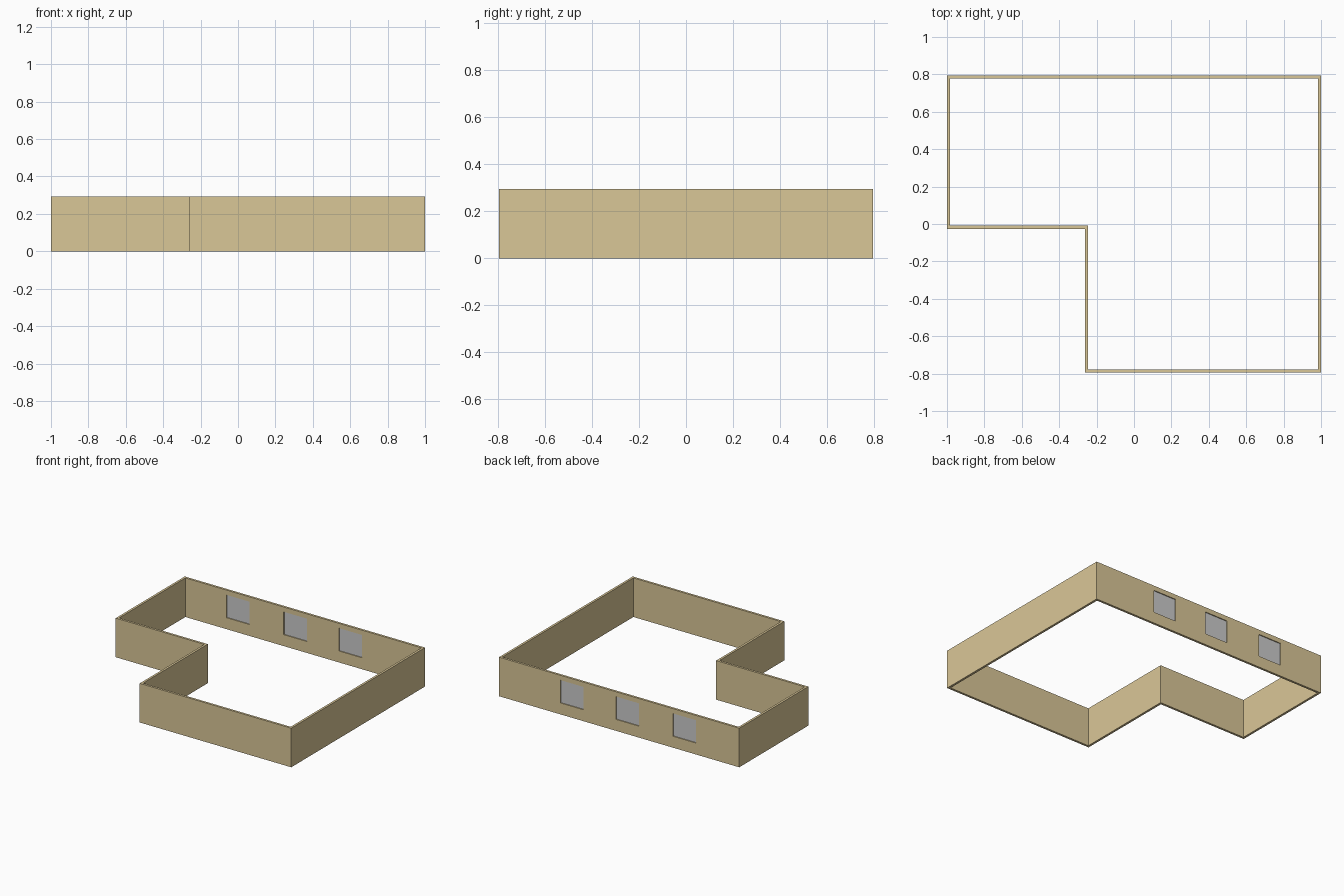
import bpy, bmesh
from mathutils import Vector

if "Cube" in bpy.data.objects:
    bpy.data.objects.remove(bpy.data.objects["Cube"])

HEIGHT, THICK = 0.294, 0.017
# Outer footprint, counter-clockwise
OUTLINE = [Vector(p) for p in [(-1, 0.795), (-1, -0.026), (-0.262, -0.026),
                               (-0.262, -0.795), (1, -0.795), (1, 0.795)]]
WINDOW_X = (-0.544, -0.068, 0.392)
WIN_W, WIN_H, WIN_Z = 0.192, 0.172, 0.172

tan = bpy.data.materials.new("tan_wall")
tan.diffuse_color = (0.70, 0.57, 0.31, 1)
tan.use_nodes = True
tan.node_tree.nodes["Principled BSDF"].inputs["Base Color"].default_value = tan.diffuse_color


def finish(bm, name):
    bmesh.ops.recalc_face_normals(bm, faces=bm.faces)
    mesh = bpy.data.meshes.new(name)
    bm.to_mesh(mesh)
    bm.free()
    obj = bpy.data.objects.new(name, mesh)
    bpy.context.collection.objects.link(obj)
    return obj


def add_box(bm, centre, size):
    verts = bmesh.ops.create_cube(bm, size=1)["verts"]
    bmesh.ops.scale(bm, vec=size, verts=verts)
    bmesh.ops.translate(bm, vec=centre, verts=verts)


def inset(points, t):
    """Offset a right-angled loop inwards by t."""
    n = len(points)

    def normal(i):
        d = (points[(i + 1) % n] - points[i % n]).normalized()
        return Vector((-d.y, d.x))
    return [points[i] + t * (normal(i - 1) + normal(i)) for i in range(n)]


# Stepped wall loop: a ring extruded upwards
bm = bmesh.new()
outer = [bm.verts.new((p.x, p.y, 0)) for p in OUTLINE]
inner = [bm.verts.new((p.x, p.y, 0)) for p in inset(OUTLINE, THICK)]
for i in range(len(outer)):
    j = (i + 1) % len(outer)
    bm.faces.new((outer[i], outer[j], inner[j], inner[i]))
top = bmesh.ops.extrude_face_region(bm, geom=bm.faces[:], use_keep_orig=True)["geom"]
bmesh.ops.translate(bm, vec=(0, 0, HEIGHT),
                    verts=[g for g in top if isinstance(g, bmesh.types.BMVert)])
walls = finish(bm, "walls")
walls.data.materials.append(tan)

# Window openings in the back wall
wall_y = OUTLINE[0].y - THICK / 2
bm = bmesh.new()
for x in WINDOW_X:
    add_box(bm, (x, wall_y, WIN_Z), (WIN_W, 0.1, WIN_H))
cutter = finish(bm, "window_cutter")
cutter.data.materials.append(tan)
cutter.hide_render = True
cutter.display_type = 'WIRE'
cut = walls.modifiers.new("window_openings", 'BOOLEAN')
cut.operation = 'DIFFERENCE'
cut.solver = 'EXACT'
cut.object = cutter

# Thin panes set in the middle of the openings
for k, x in enumerate(WINDOW_X):
    bm = bmesh.new()
    add_box(bm, (x, wall_y, WIN_Z), (WIN_W, 0.003, WIN_H))
    finish(bm, f"window_pane_{k + 1}")
